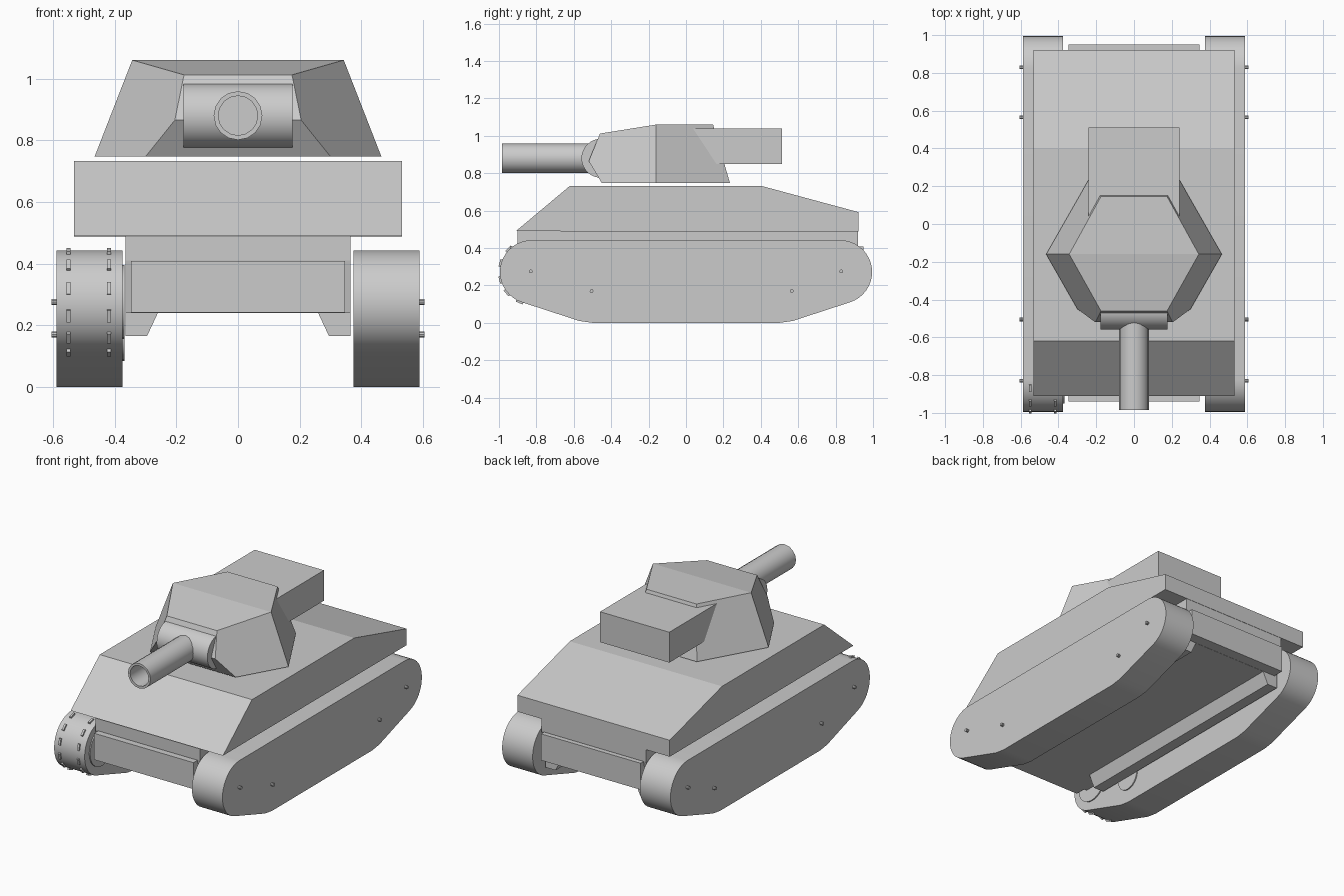
import bpy, bmesh
from math import sin, cos, pi, radians
from mathutils import Vector, Matrix

if "Cube" in bpy.data.objects:
    bpy.data.objects.remove(bpy.data.objects["Cube"])


def finish(name, bm, smooth=False):
    bmesh.ops.recalc_face_normals(bm, faces=bm.faces[:])
    me = bpy.data.meshes.new(name)
    bm.to_mesh(me)
    bm.free()
    ob = bpy.data.objects.new(name, me)
    bpy.context.collection.objects.link(ob)
    if smooth:
        bpy.ops.object.select_all(action='DESELECT')
        ob.select_set(True)
        bpy.context.view_layer.objects.active = ob
        bpy.ops.object.shade_smooth_by_angle(angle=radians(35))
    return ob


def extrude(name, verts, vec, smooth=False):
    bm = bmesh.new()
    f = bm.faces.new([bm.verts.new(v) for v in verts])
    r = bmesh.ops.extrude_face_region(bm, geom=[f], use_keep_orig=True)
    new = [g for g in r['geom'] if isinstance(g, bmesh.types.BMVert)]
    bmesh.ops.translate(bm, verts=new, vec=vec)
    return finish(name, bm, smooth)


def side_prism(name, profile, x0, x1, smooth=False):
    return extrude(name, [(x0, y, z) for y, z in profile], (x1 - x0, 0, 0), smooth)


def box(name, x, y, z):
    return side_prism(name, [(y[0], z[0]), (y[1], z[0]), (y[1], z[1]), (y[0], z[1])], *x)


def cyl_x(name, x0, x1, y, z, r, n):
    pts = [(y + r * cos(2 * pi * i / n), z + r * sin(2 * pi * i / n)) for i in range(n)]
    return side_prism(name, pts, x0, x1, True)


# Tracks: rounded ends with sloping undersides
AY, AZ, R = 0.825, 0.272, 0.17
rear = [(AY + R * cos(radians(a)), AZ + R * sin(radians(a))) for a in range(-72, 91, 9)]
half = [(0.50, 0.0), (0.57, 0.01)] + rear
track = half + [(-y, z) for y, z in reversed(half)]
for s, side in ((-1, "left"), (1, "right")):
    side_prism(side + "_track", track, s * 0.375, s * 0.588, True)
    # Bolts on the outer face
    for i, (y, z) in enumerate([(-0.83, 0.275), (-0.505, 0.17), (0.565, 0.17), (0.83, 0.275)]):
        cyl_x(f"{side}_bolt_{i}", s * 0.57, s * 0.605, y, z, 0.01, 10)
    # Sloped skirt under the hull
    skirt = [(0.26, 0.24), (0.365, 0.24), (0.365, 0.165), (0.295, 0.165)]
    extrude(side + "_skirt", [(s * x, -0.72, z) for x, z in skirt], (0, 1.6, 0))

# Inner hubs on the left track
for i, (y, z, r) in enumerate([(-0.83, 0.275, 0.12), (-0.5, 0.17, 0.085)]):
    cyl_x(f"inner_hub_{i}", -0.39, -0.368, y, z, r, 24)

# Tread cleats round the front of the left track
bm = bmesh.new()
for x in (-0.549, -0.418):
    for a in (75, 45, 16, -14, -40, -68):
        t = radians(a)
        p = Vector((x, -AY - R * cos(t), AZ + R * sin(t)))
        m = Matrix.Translation(p) @ Matrix.Rotation(-t, 4, 'X') @ Matrix.Diagonal((0.013, 0.018, 0.04, 1))
        bmesh.ops.create_cube(bm, size=1, matrix=m)
finish("tread_cleats", bm)

# Hull
side_prism("lower_hull", [(-0.90, 0.49), (-0.90, 0.41), (-0.87, 0.24), (0.88, 0.24), (0.92, 0.41), (0.92, 0.49)],
           -0.365, 0.365)
box("end_plates", (-0.347, 0.347), (-0.94, 0.95), (0.241, 0.408))
side_prism("upper_hull", [(-0.91, 0.49), (-0.62, 0.733), (0.40, 0.733), (0.922, 0.592), (0.922, 0.488)],
           -0.532, 0.532)

# Turret: hexagonal tapered body with a chamfered nose
corners = [(0.175, 0.145, 1.06), (0.343, -0.16, 1.06), (0.175, -0.46, 1.012),
           (0.205, -0.52, 0.865), (0.30, -0.45, 0.747), (0.465, -0.16, 0.747), (0.24, 0.235, 0.747)]
bm = bmesh.new()
for x, y, z in corners:
    bm.verts.new((x, y, z))
    bm.verts.new((-x, y, z))
bmesh.ops.convex_hull(bm, input=bm.verts[:])
bmesh.ops.dissolve_limit(bm, angle_limit=radians(4), verts=bm.verts[:], edges=bm.edges[:])
finish("turret", bm)
box("turret_bustle", (-0.242, 0.242), (-0.05, 0.512), (0.848, 1.04))

# Mantlet and hollow gun barrel
cyl_x("mantlet", -0.177, 0.177, -0.455, 0.88, 0.104, 32)
bm = bmesh.new()
N = 16
rings = []
for r, y in ((0.079, -0.46), (0.079, -0.985), (0.064, -0.985), (0.064, -0.60)):
    rings.append([bm.verts.new((r * cos(2 * pi * i / N), y, 0.88 + r * sin(2 * pi * i / N))) for i in range(N)])
for a, b in zip(rings, rings[1:]):
    for i in range(N):
        j = (i + 1) % N
        bm.faces.new((a[i], a[j], b[j], b[i]))
bm.faces.new(rings[0])
bm.faces.new(rings[-1])
finish("gun_barrel", bm, True)
